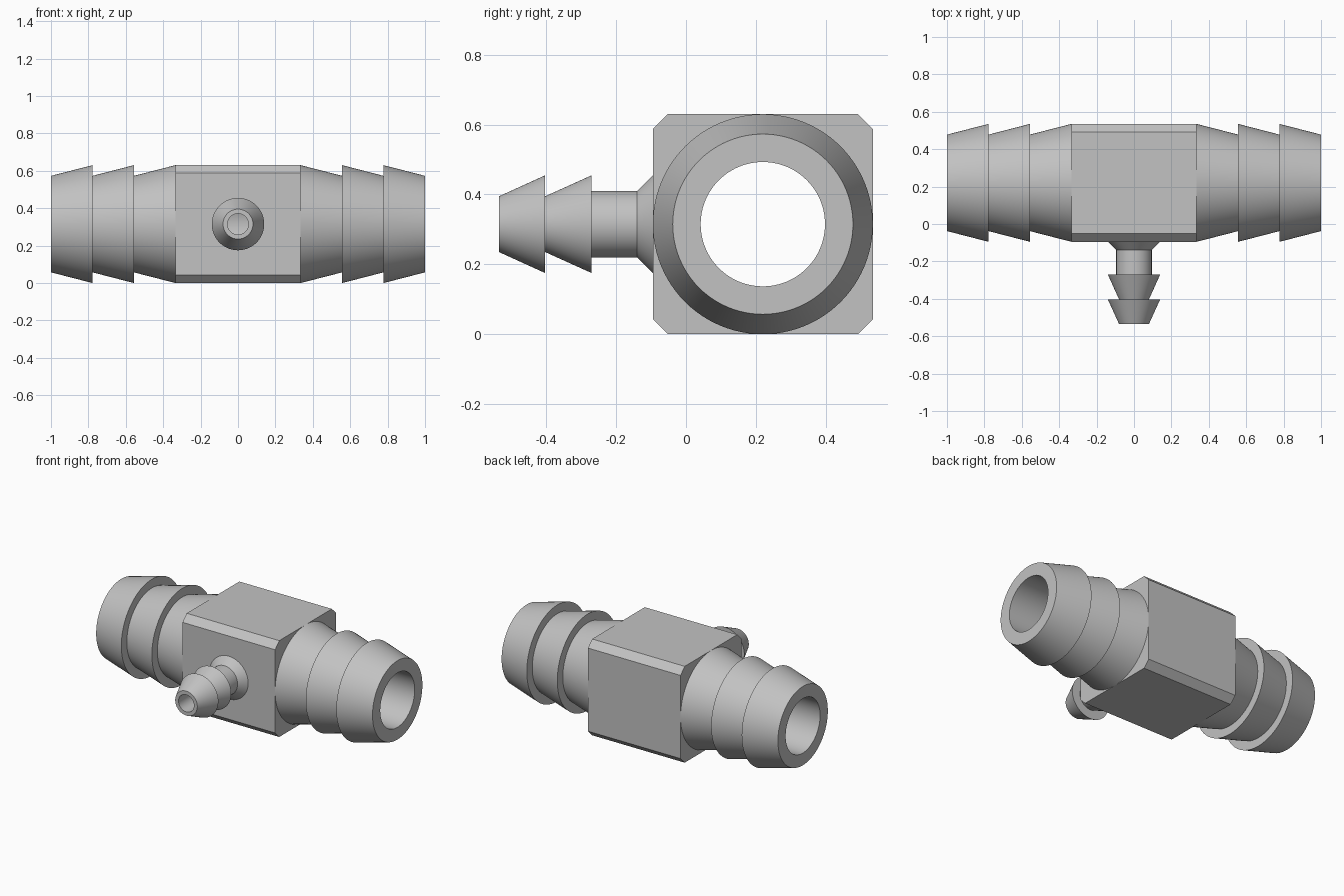
import bpy, bmesh, math
from mathutils import Matrix, Vector

if "Cube" in bpy.data.objects:
    bpy.data.objects.remove(bpy.data.objects["Cube"])

CENTRE = Vector((0, 0.22, 0.315))    # where the two bores meet
HALF, BLOCK_X = 0.315, 0.335         # block half height and half length
BORE, SIDE_BORE = 0.178, 0.056
SEGMENTS = 96

grey = bpy.data.materials.new("grey_plastic")
grey.use_nodes = True
colour = (0.54, 0.54, 0.54, 1)
grey.diffuse_color = colour
grey.node_tree.nodes["Principled BSDF"].inputs["Base Color"].default_value = colour

# Rotations that send the lathe axis z along each branch
TO_LEFT = Matrix.Rotation(math.pi / 2, 4, 'Y')
TO_RIGHT = Matrix.Rotation(-math.pi / 2, 4, 'Y')
TO_FRONT = Matrix.Rotation(math.pi / 2, 4, 'X')


def make_object(name, bm, rotation=Matrix()):
    bmesh.ops.recalc_face_normals(bm, faces=bm.faces)
    bm.transform(Matrix.Translation(CENTRE) @ rotation)
    mesh = bpy.data.meshes.new(name)
    bm.to_mesh(mesh)
    bm.free()
    mesh.materials.append(grey)
    obj = bpy.data.objects.new(name, mesh)
    bpy.context.collection.objects.link(obj)
    return obj


def lathe(name, profile, rotation):
    """Revolve (radius, distance) points around a branch axis."""
    bm = bmesh.new()
    verts = [bm.verts.new((r, 0, d)) for r, d in profile]
    edges = [bm.edges.new(pair) for pair in zip(verts, verts[1:])]
    bmesh.ops.spin(bm, geom=verts + edges, axis=(0, 0, 1), cent=(0, 0, 0),
                   angle=math.tau, steps=SEGMENTS, use_duplicate=False)
    bmesh.ops.remove_doubles(bm, verts=bm.verts, dist=1e-5)
    return make_object(name, bm, rotation)


def cut_bore(target, radius, start, end, rotation):
    bm = bmesh.new()
    bmesh.ops.create_cone(bm, cap_ends=True, segments=SEGMENTS, radius1=radius,
                          radius2=radius, depth=end - start,
                          matrix=Matrix.Translation((0, 0, (start + end) / 2)))
    cutter = make_object("bore_cutter", bm, rotation)
    cutter.hide_render = True
    mod = target.modifiers.new("bore", 'BOOLEAN')
    mod.operation, mod.solver, mod.object = 'DIFFERENCE', 'EXACT', cutter
    bpy.context.view_layer.objects.active = target
    bpy.ops.object.modifier_apply(modifier=mod.name)
    bpy.data.objects.remove(cutter)


# Central block with its four long edges chamfered, then drilled
bm = bmesh.new()
bmesh.ops.create_cube(bm, size=2, matrix=Matrix.Diagonal((BLOCK_X, HALF, HALF, 1)))
long_edges = [e for e in bm.edges if abs(e.verts[0].co.x - e.verts[1].co.x) > 0.1]
bmesh.ops.bevel(bm, geom=long_edges, offset=0.043, segments=1, affect='EDGES')
block = make_object("centre_block", bm)
cut_bore(block, BORE, -0.6, 0.6, TO_LEFT)
cut_bore(block, SIDE_BORE, 0.05, 0.5, TO_FRONT)

# Main hose barbs: three tapers each, hollow, open where they join the block
main = []
for start, end in ((BLOCK_X, 0.557), (0.557, 0.778), (0.778, 1.0)):
    main += [(HALF, start), (0.258, end)]
main += [(BORE, 1.0), (BORE, BLOCK_X)]
parts = [block,
         lathe("left_hose_barb", main, TO_LEFT),
         lathe("right_hose_barb", main, TO_RIGHT)]

# Small front barb: flared root, neck and two tapers
side = [(0.14, HALF), (0.095, 0.36), (0.095, 0.49), (0.14, 0.49), (0.08, 0.623),
        (0.14, 0.623), (0.08, 0.755), (SIDE_BORE, 0.755), (SIDE_BORE, HALF)]
parts.append(lathe("front_side_barb", side, TO_FRONT))

bpy.ops.object.select_all(action='DESELECT')
for part in parts:
    part.select_set(True)
bpy.context.view_layer.objects.active = block
bpy.ops.object.shade_smooth_by_angle(angle=math.radians(25))
